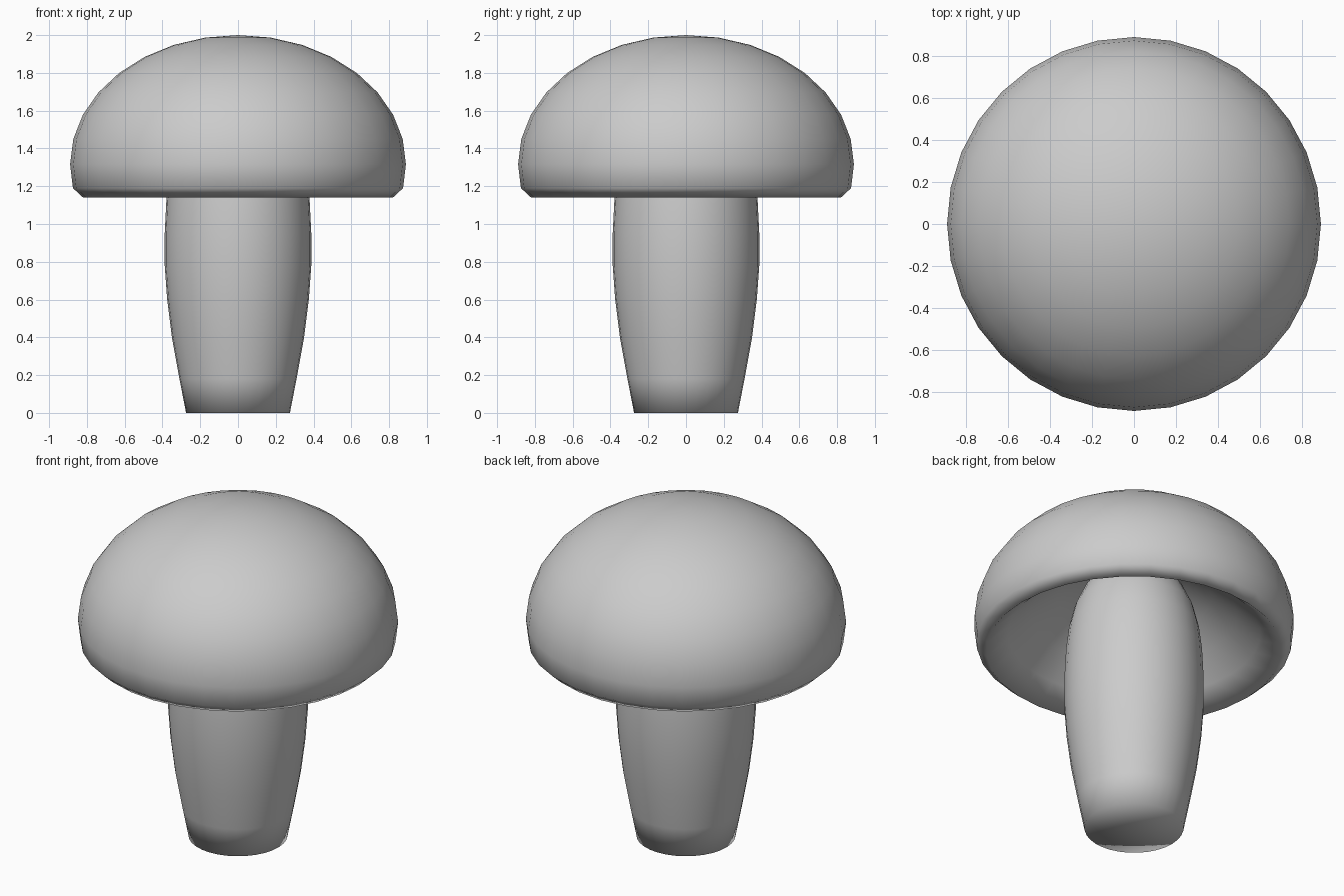
import bpy, bmesh
from math import sin, cos, pi

if "Cube" in bpy.data.objects:
    bpy.data.objects.remove(bpy.data.objects["Cube"])


def lathe(name, profile, sides=32):
    """Revolve (radius, z) points around z; radius 0 becomes a single pole."""
    bm = bmesh.new()
    rings = []
    for r, z in profile:
        if r == 0:
            rings.append([bm.verts.new((0, 0, z))] * sides)
        else:
            rings.append([bm.verts.new((r * cos(2 * pi * i / sides),
                                        r * sin(2 * pi * i / sides), z))
                          for i in range(sides)])
    for a, b in zip(rings, rings[1:]):
        for i in range(sides):
            j = (i + 1) % sides
            bm.faces.new(dict.fromkeys((a[i], a[j], b[j], b[i])))
    bmesh.ops.recalc_face_normals(bm, faces=bm.faces)
    mesh = bpy.data.meshes.new(name)
    bm.to_mesh(mesh)
    bm.free()
    mesh.shade_smooth()
    obj = bpy.data.objects.new(name, mesh)
    bpy.context.collection.objects.link(obj)
    return obj


# Domed cap: outer quarter-ellipse, rolled rim, hollow underside
dome = [(0, 2.0)] + [(0.889 * sin(k * pi / 16), 1.317 + 0.683 * cos(k * pi / 16))
                     for k in range(1, 9)]
rim = [(0.874, 1.19), (0.82, 1.14)]
hollow = [(0.70, 1.245), (0.57, 1.37), (0.43, 1.485), (0.29, 1.57), (0.15, 1.61), (0, 1.62)]
lathe("cap", dome + rim + hollow)

# Bulging stem that narrows into the cap
lathe("stem", [(0, 0), (0.275, 0), (0.31, 0.18), (0.35, 0.40), (0.375, 0.60),
               (0.388, 0.78), (0.388, 0.95), (0.379, 1.13), (0.362, 1.27),
               (0.33, 1.40), (0.275, 1.52), (0.20, 1.61), (0, 1.63)])
